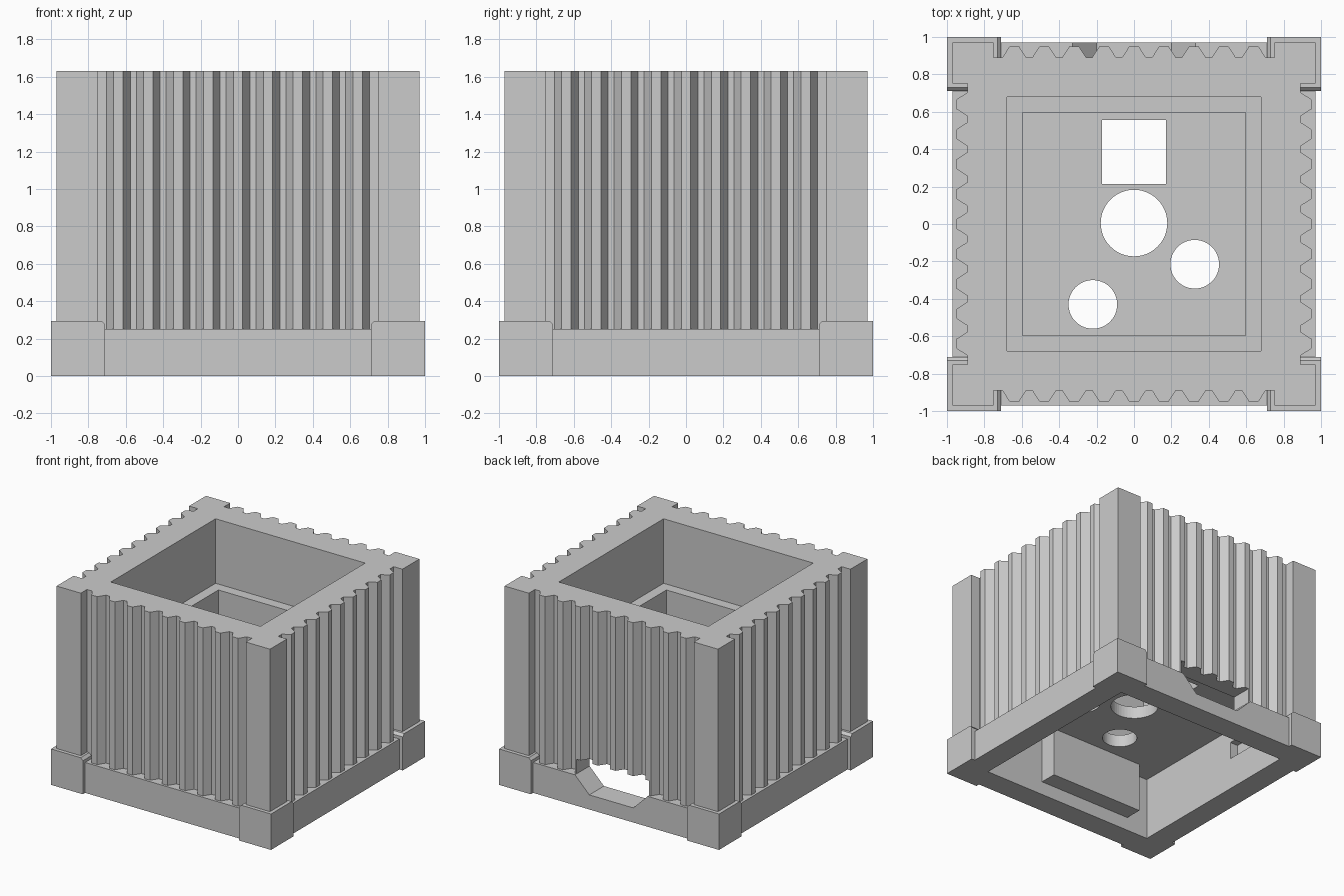
import bpy, bmesh, math
from mathutils import Matrix

cube = bpy.data.objects.get("Cube")
if cube:
    bpy.data.objects.remove(cube, do_unlink=True)

grey = bpy.data.materials.new("plain_grey")
grey.use_nodes = True
colour = (0.6, 0.6, 0.6, 1)
grey.diffuse_color = colour
grey.node_tree.nodes["Principled BSDF"].inputs["Base Color"].default_value = colour


def prism(name, outline, z0, z1, top=None, turn=None):
    """Closed solid between an outline at z0 and another (or the same) at z1."""
    bm = bmesh.new()
    low = [bm.verts.new((x, y, z0)) for x, y in outline]
    high = [bm.verts.new((x, y, z1)) for x, y in (top or outline)]
    bm.faces.new(low)
    bm.faces.new(high)
    for i in range(len(low)):
        j = (i + 1) % len(low)
        bm.faces.new((low[i], low[j], high[j], high[i]))
    if turn:
        bm.transform(turn)
    bmesh.ops.recalc_face_normals(bm, faces=bm.faces)
    mesh = bpy.data.meshes.new(name)
    bm.to_mesh(mesh)
    bm.free()
    mesh.materials.append(grey)
    obj = bpy.data.objects.new(name, mesh)
    bpy.context.collection.objects.link(obj)
    return obj


def rect(x0, x1, y0, y1):
    return [(x0, y0), (x1, y0), (x1, y1), (x0, y1)]


def square(h):
    return rect(-h, h, -h, h)


def circle(cx, cy, r, n=48):
    return [(cx + r * math.cos(2 * math.pi * i / n),
             cy + r * math.sin(2 * math.pi * i / n)) for i in range(n)]


def combine(target, tool, operation):
    mod = target.modifiers.new("combine", 'BOOLEAN')
    mod.operation = operation
    mod.solver = 'EXACT'
    mod.object = tool
    tool.hide_render = True
    bpy.context.view_layer.objects.active = target
    bpy.ops.object.modifier_apply(modifier=mod.name)
    bpy.data.objects.remove(tool, do_unlink=True)


# Ribbed wall outline: one side, turned four times
POST, RIB, GROOVE = 0.97, 0.95, 0.89
side = [(-POST, -POST), (-0.75, -POST), (-0.75, -GROOVE)]
for i in range(9):
    c = (i - 4) * 0.16
    side += [(c - 0.064, -GROOVE), (c - 0.025, -RIB),
             (c + 0.025, -RIB), (c + 0.064, -GROOVE)]
side += [(0.75, -GROOVE), (0.75, -POST)]
outline = []
for k in range(4):
    for x, y in side:
        for _ in range(k):
            x, y = -y, x
        outline.append((x, y))
body = prism("ribbed_housing", outline, 0.13, 1.63)

# Plinth and its four corner blocks with chamfered inner edges
combine(body, prism("plinth", square(POST), 0, 0.25), 'UNION')
for k in range(4):
    turn = Matrix.Rotation(k * math.pi / 2, 4, 'Z')
    combine(body, prism("block_lower", rect(0.71, 1, 0.71, 1), 0, 0.275, turn=turn), 'UNION')
    # upper part tapers slightly on the two inner sides
    combine(body, prism("block_upper", rect(0.71, 1, 0.71, 1), 0.275, 0.295,
                        rect(0.73, 1, 0.73, 1), turn), 'UNION')

# Stepped well from above, and wide hollow from below, leaving a floor plate
cutters = [
    prism("upper_well", square(0.68), 1.10, 1.8),
    prism("lower_well", square(0.595), 0.61, 1.3),
    prism("under_hollow", square(0.78), -0.2, 0.51),
    # holes through the floor plate
    prism("square_hole", rect(-0.17, 0.17, 0.215, 0.555), 0.4, 0.7),
    prism("centre_hole", circle(0, 0.005, 0.178), 0.4, 0.7),
    prism("side_hole", circle(0.325, -0.215, 0.13), 0.4, 0.7),
    prism("front_hole", circle(-0.22, -0.43, 0.13), 0.4, 0.7),
    # shallow pocket inside one wall
    prism("wall_pocket", rect(-0.85, -0.7, 0.2, 0.45), 0.26, 0.4),
]
# Cable opening through the back wall
stand = Matrix.Rotation(math.pi / 2, 4, 'X')
opening = [(-0.2, 0.12), (0.2, 0.12), (0.33, 0.25),
           (0.33, 0.37), (-0.33, 0.37), (-0.33, 0.25)]
cutters.append(prism("cable_opening", opening, -1.1, -0.7, turn=stand))
for cutter in cutters:
    combine(body, cutter, 'DIFFERENCE')

# Thick pad under the floor plate against the front wall
combine(body, prism("inner_pad", rect(-0.59, 0.25, -0.82, -0.64), 0.11, 0.55), 'UNION')

for poly in body.data.polygons:
    poly.use_smooth = False
    poly.material_index = 0
